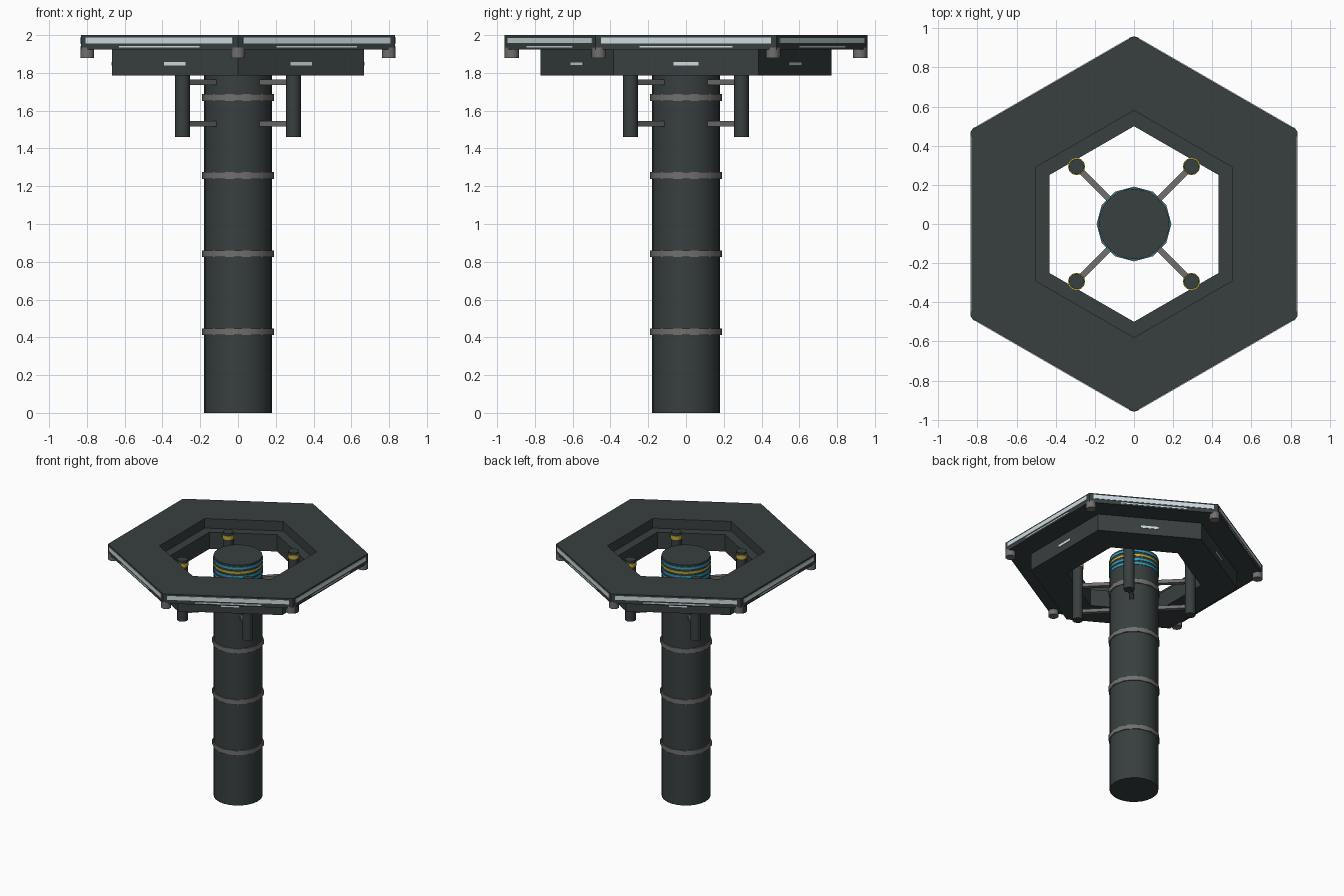
import bpy, bmesh, math
from mathutils import Matrix

if "Cube" in bpy.data.objects:
    bpy.data.objects.remove(bpy.data.objects["Cube"])

def material(name, rgb):
    m = bpy.data.materials.new(name)
    m.diffuse_color = (*rgb, 1)
    m.use_nodes = True
    m.node_tree.nodes["Principled BSDF"].inputs["Base Color"].default_value = m.diffuse_color
    return m

DARK = material("dark_slate", (0.040, 0.050, 0.050))
GREY = material("mid_grey", (0.165, 0.160, 0.158))
LIGHT = material("pale_light", (0.62, 0.72, 0.76))
CYAN = material("cyan", (0.025, 0.38, 0.60))
YELLOW = material("yellow", (0.58, 0.42, 0.03))

def finish(name, bm, mat, smooth=False):
    bmesh.ops.recalc_face_normals(bm, faces=bm.faces)
    me = bpy.data.meshes.new(name)
    bm.to_mesh(me)
    bm.free()
    me.materials.append(mat)
    ob = bpy.data.objects.new(name, me)
    bpy.context.collection.objects.link(ob)
    if smooth:
        bpy.ops.object.select_all(action='DESELECT')
        ob.select_set(True)
        bpy.context.view_layer.objects.active = ob
        bpy.ops.object.shade_smooth_by_angle(angle=math.radians(40))
    return ob

def ring(name, ro, ri, z0, z1, n, mat, turn=0.0, smooth=False, at=(0, 0)):
    """Flat-topped ring with n sides."""
    bm = bmesh.new()
    loops = []
    for r, z in ((ro, z0), (ro, z1), (ri, z1), (ri, z0)):
        loops.append([bm.verts.new((at[0] + r * math.cos(turn + 2 * math.pi * i / n),
                                    at[1] + r * math.sin(turn + 2 * math.pi * i / n), z))
                      for i in range(n)])
    for k in range(4):
        a, b = loops[k], loops[(k + 1) % 4]
        for i in range(n):
            j = (i + 1) % n
            bm.faces.new((a[i], a[j], b[j], b[i]))
    return finish(name, bm, mat, smooth)

def cylinder(name, r, z0, z1, n, mat, at=(0, 0), smooth=True):
    bm = bmesh.new()
    bmesh.ops.create_cone(bm, cap_ends=True, segments=n, radius1=r, radius2=r, depth=z1 - z0,
                          matrix=Matrix.Translation((at[0], at[1], (z0 + z1) / 2)))
    return finish(name, bm, mat, smooth)

def radial_box(name, r0, r1, half_width, z0, z1, angle, mat):
    """Box lying along a radius, turned about the z axis."""
    bm = bmesh.new()
    bmesh.ops.create_cube(bm, size=1, matrix=Matrix.Rotation(angle, 4, 'Z')
                          @ Matrix.Translation(((r0 + r1) / 2, 0, (z0 + z1) / 2))
                          @ Matrix.Diagonal((r1 - r0, 2 * half_width, z1 - z0, 1)))
    return finish(name, bm, mat)

# Central column with grey bands
cylinder("column", 0.18, 0, 1.95, 24, DARK)
for i in range(4):
    z = 0.43 + i * 0.413
    ring(f"column_band_{i}", 0.191, 0.165, z - 0.018, z + 0.018, 12, GREY, smooth=True)

# Coloured stripes near the column top
for i, (z, mat) in enumerate(((1.925, CYAN), (1.89, YELLOW), (1.855, CYAN), (1.82, CYAN))):
    ring(f"column_stripe_{i}", 0.184, 0.175, z - 0.008, z + 0.008, 24, mat, smooth=True)

# Hexagonal ring table: upper plate and lower body
HEX = math.radians(30)
ring("hex_top_plate", 0.96, 0.58, 1.923, 2.0, 6, DARK, HEX)
ring("hex_lower_body", 0.77, 0.50, 1.787, 1.923, 6, DARK, HEX)

# Light strips on each side, and feet under each corner
for i in range(6):
    a = math.radians(60 * i)
    ap, lo = 0.96 * math.cos(HEX), 0.77 * math.cos(HEX)
    radial_box(f"edge_light_{i}", ap - 0.004, ap + 0.004, 0.45, 1.955, 1.987, a, LIGHT)
    radial_box(f"thin_light_{i}", ap - 0.004, ap + 0.003, 0.245, 1.934, 1.943, a, LIGHT)
    radial_box(f"body_light_{i}", lo - 0.004, lo + 0.004, 0.065, 1.838, 1.857, a, LIGHT)
    c = a + HEX
    cylinder(f"corner_knob_{i}", 0.038, 1.88, 1.935, 10, GREY,
             (0.922 * math.cos(c), 0.922 * math.sin(c)))

# Four side rods with yellow collars, tied to the column by struts
for i in range(4):
    a = math.radians(45 + 90 * i)
    p = (0.415 * math.cos(a), 0.415 * math.sin(a))
    cylinder(f"side_rod_{i}", 0.04, 1.46, 1.95, 12, DARK, p)
    ring(f"rod_collar_{i}", 0.044, 0.036, 1.90, 1.93, 12, YELLOW, smooth=True, at=p)
    for k, z in enumerate((1.53, 1.75)):
        radial_box(f"strut_{i}_{k}", 0.14, 0.40, 0.016, z - 0.014, z + 0.014, a, GREY)
